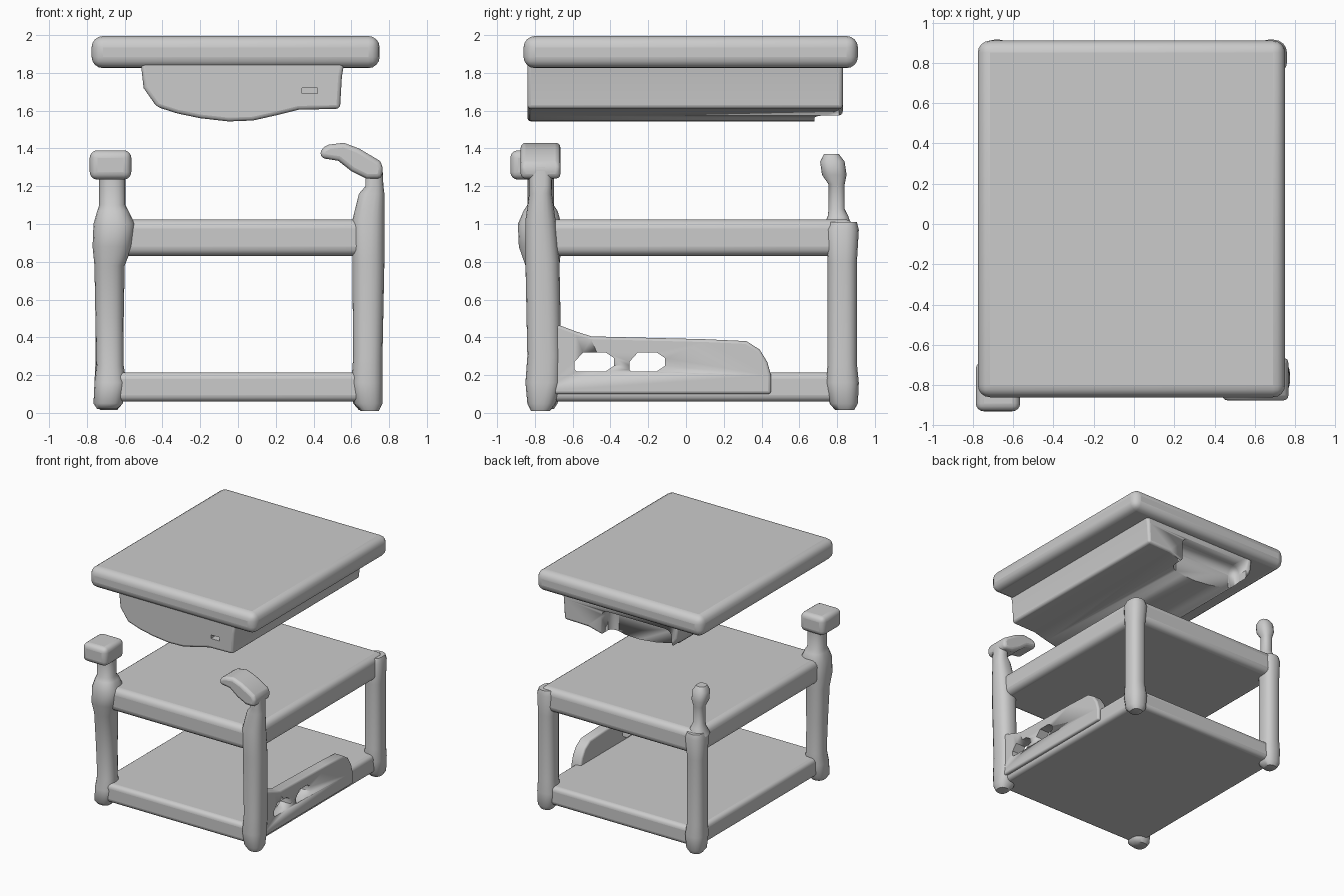
import bpy, bmesh, math
from mathutils import Vector

if "Cube" in bpy.data.objects:
    bpy.data.objects.remove(bpy.data.objects["Cube"])


def finish(name, bm):
    bmesh.ops.recalc_face_normals(bm, faces=bm.faces)
    me = bpy.data.meshes.new(name)
    bm.to_mesh(me)
    bm.free()
    ob = bpy.data.objects.new(name, me)
    bpy.context.collection.objects.link(ob)
    return ob


def smooth(ob, angle=40):
    bpy.ops.object.select_all(action='DESELECT')
    ob.select_set(True)
    bpy.context.view_layer.objects.active = ob
    bpy.ops.object.shade_smooth_by_angle(angle=math.radians(angle))


def bevel(ob, width, segments=4):
    m = ob.modifiers.new("round", 'BEVEL')
    m.width, m.segments = width, segments
    m.limit_method = 'ANGLE'
    m.angle_limit = math.radians(35)


def box(name, x, y, z, r):
    bm = bmesh.new()
    bmesh.ops.create_cube(bm, size=1)
    for v in bm.verts:
        v.co = Vector([(a + b) / 2 + c * (b - a) for (a, b), c in zip((x, y, z), v.co)])
    ob = finish(name, bm)
    if r:
        bevel(ob, r)
    smooth(ob)
    return ob


def extrude(name, pts, axis, lo, hi, r):
    """Closed profile swept along x (points are y,z) or y (points are x,z)."""
    bm = bmesh.new()
    place = (lambda p, t: (t, p[0], p[1])) if axis == 'x' else (lambda p, t: (p[0], t, p[1]))
    face = bm.faces.new([bm.verts.new(place(p, lo)) for p in pts])
    ext = bmesh.ops.extrude_face_region(bm, geom=[face])
    shift = Vector(place((0, 0), hi - lo))
    bmesh.ops.translate(bm, vec=shift, verts=[v for v in ext["geom"] if isinstance(v, bmesh.types.BMVert)])
    ob = finish(name, bm)
    if r:
        bevel(ob, r, 3)
    smooth(ob)
    return ob


def post(name, rings, roundness=0.42):
    """Upright loft through rounded rectangles (z, x0, x1, y0, y1)."""
    bm = bmesh.new()
    loops = []
    for z, x0, x1, y0, y1 in rings:
        r = roundness * min(x1 - x0, y1 - y0)
        loop = []
        for k, (cx, cy) in enumerate([(x1 - r, y1 - r), (x0 + r, y1 - r), (x0 + r, y0 + r), (x1 - r, y0 + r)]):
            for i in range(5):
                a = math.pi / 2 * (k + i / 4)
                loop.append(bm.verts.new((cx + r * math.cos(a), cy + r * math.sin(a), z)))
        loops.append(loop)
    for a, b in zip(loops, loops[1:]):
        for i in range(len(a)):
            j = (i + 1) % len(a)
            bm.faces.new((a[i], a[j], b[j], b[i]))
    bm.faces.new(loops[0])
    bm.faces.new(loops[-1])
    ob = finish(name, bm)
    smooth(ob, 50)
    return ob


def cut(ob, cutter):
    cutter.hide_render = True
    cutter.hide_viewport = True
    m = ob.modifiers.new("cut", 'BOOLEAN')
    m.operation, m.object, m.solver = 'DIFFERENCE', cutter, 'EXACT'


# Floating top slab
box("top_slab", (-0.775, 0.75), (-0.86, 0.91), (1.825, 1.995), 0.06)

# Bellied body hanging under the slab, recessed at the back
body = extrude("under_body", [(-0.52, 1.9), (-0.5, 1.72), (-0.43, 1.62), (-0.32, 1.585), (-0.2, 1.56),
                              (-0.05, 1.543), (0.08, 1.548), (0.2, 1.575), (0.32, 1.605), (0.54, 1.61),
                              (0.55, 1.78), (0.57, 1.9)], 'y', -0.84, 0.83, 0.02)
cut(body, box("back_recess_cutter", (-0.45, 0.2), (0.68, 1.0), (1.4, 1.78), 0.06))
cut(body, box("front_slot_cutter", (0.34, 0.42), (-1.0, -0.78), (1.69, 1.72), 0))

# Two shelves
box("middle_shelf", (-0.73, 0.73), (-0.83, 0.89), (0.83, 1.025), 0.05)
box("bottom_shelf", (-0.72, 0.72), (-0.82, 0.88), (0.06, 0.215), 0.035)

# Corner posts with flared feet
post("front_left_post", [(0.02, -0.745, -0.64, -0.81, -0.7), (0.05, -0.765, -0.61, -0.84, -0.68),
                         (0.16, -0.76, -0.59, -0.84, -0.66), (0.25, -0.75, -0.605, -0.82, -0.67),
                         (0.5, -0.755, -0.605, -0.83, -0.67), (0.78, -0.76, -0.6, -0.85, -0.67),
                         (0.88, -0.77, -0.56, -0.885, -0.66), (1.0, -0.765, -0.545, -0.89, -0.66),
                         (1.07, -0.745, -0.58, -0.86, -0.68), (1.1, -0.735, -0.595, -0.84, -0.7),
                         (1.24, -0.735, -0.595, -0.84, -0.7)])
post("front_right_post", [(0.01, 0.65, 0.745, -0.82, -0.72), (0.05, 0.615, 0.765, -0.84, -0.69),
                          (0.16, 0.6, 0.765, -0.85, -0.66), (0.3, 0.61, 0.765, -0.84, -0.66),
                          (0.8, 0.605, 0.775, -0.85, -0.67), (1.02, 0.605, 0.775, -0.85, -0.69),
                          (1.16, 0.64, 0.775, -0.83, -0.71), (1.2, 0.675, 0.77, -0.83, -0.71),
                          (1.3, 0.675, 0.765, -0.83, -0.71)])
for side, s in (("left", -1), ("right", 1)):
    rings = [(0.015, 0.64, 0.73, 0.79, 0.89), (0.05, 0.61, 0.755, 0.76, 0.91), (0.16, 0.6, 0.76, 0.74, 0.915),
             (0.26, 0.615, 0.755, 0.75, 0.905), (0.8, 0.615, 0.755, 0.75, 0.905), (0.97, 0.6, 0.76, 0.74, 0.915),
             (1.01, 0.62, 0.745, 0.76, 0.905)]
    post("back_" + side + "_post",
         [(z, min(s * a, s * b), max(s * a, s * b), c, d) for z, a, b, c, d in rings])

# Short knobbed pin on the back left corner
post("back_left_pin", [(0.98, -0.76, -0.6, 0.72, 0.88), (1.04, -0.735, -0.625, 0.75, 0.86),
                       (1.08, -0.725, -0.64, 0.755, 0.84), (1.21, -0.725, -0.64, 0.755, 0.84),
                       (1.26, -0.745, -0.62, 0.72, 0.85), (1.33, -0.745, -0.62, 0.71, 0.84),
                       (1.37, -0.72, -0.645, 0.73, 0.81)])

# Block head on the front left post, hooked head on the front right post
box("front_left_head", (-0.785, -0.565), (-0.93, -0.68), (1.235, 1.39), 0.04)
extrude("front_right_hook", [(0.435, 1.35), (0.44, 1.4), (0.48, 1.42), (0.56, 1.43), (0.64, 1.4), (0.75, 1.335),
                             (0.77, 1.3), (0.76, 1.24), (0.68, 1.24), (0.6, 1.28), (0.53, 1.335)],
        'y', -0.875, -0.665, 0.025)

# Low panel on the right side with two windows
panel = extrude("right_side_panel", [(-0.8, 0.1), (-0.8, 0.5), (-0.66, 0.46), (-0.58, 0.43), (-0.5, 0.405),
                                     (0.1, 0.39), (0.32, 0.38), (0.39, 0.335), (0.43, 0.27), (0.45, 0.2),
                                     (0.45, 0.1)], 'x', 0.655, 0.745, 0.015)
for n, (y0, y1) in enumerate([(-0.59, -0.38), (-0.3, -0.11)]):
    a = 0.045
    cutter = extrude("window_cutter_%d" % n, [(y0, 0.23), (y0, 0.27), (y0 + a, 0.32), (y1 - a, 0.32),
                                              (y1, 0.29), (y1, 0.25), (y1 - a, 0.22), (y0 + 0.01, 0.22)],
                     'x', 0.5, 0.9, 0)
    cut(panel, cutter)
